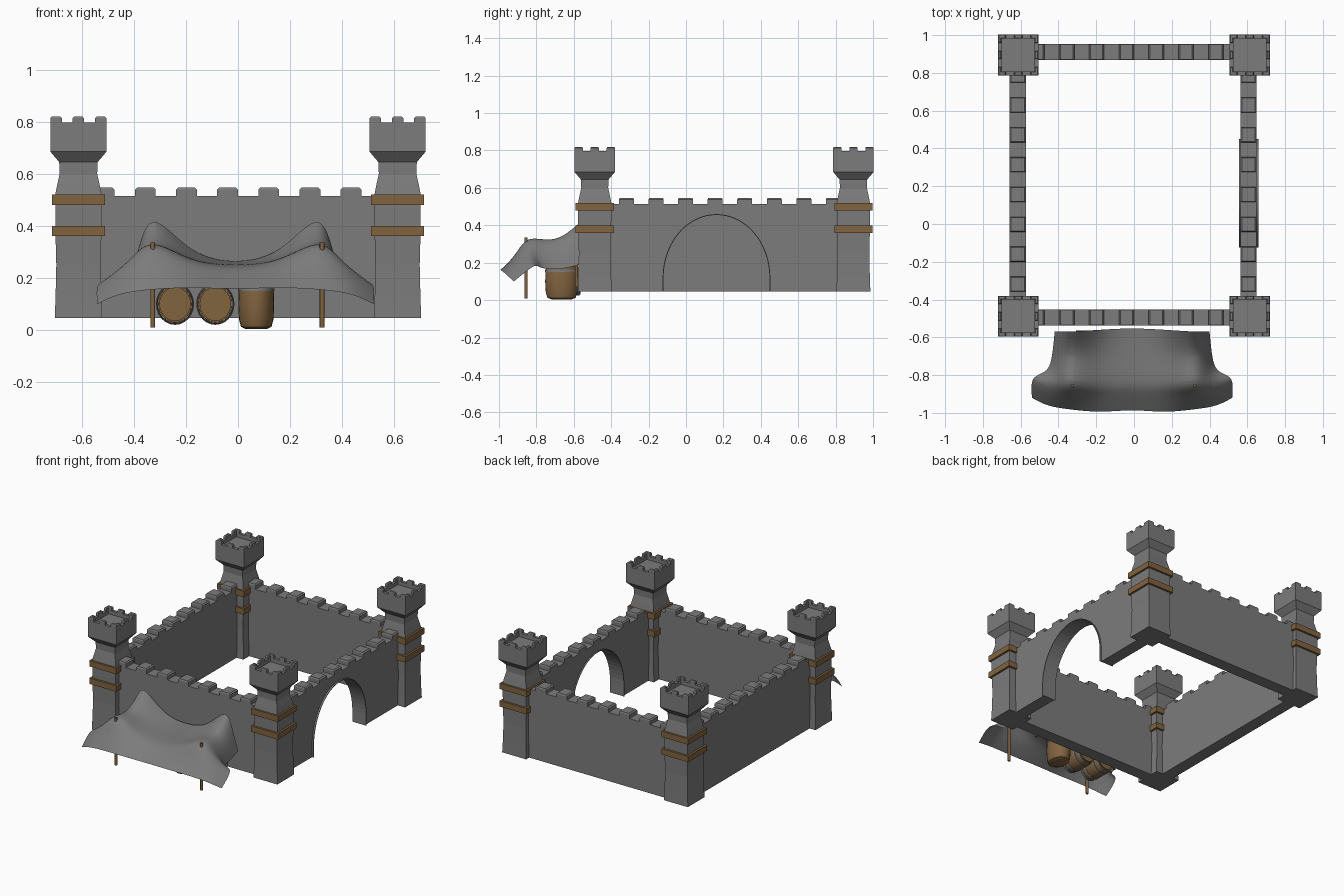
import bpy, bmesh, math
from mathutils import Vector

cube = bpy.data.objects.get("Cube")
if cube:
    bpy.data.objects.remove(cube)


def material(name, rgb):
    m = bpy.data.materials.new(name)
    m.use_nodes = True
    m.diffuse_color = (*rgb, 1)
    m.node_tree.nodes["Principled BSDF"].inputs["Base Color"].default_value = (*rgb, 1)
    return m


STONE = material("stone grey", (0.2, 0.2, 0.2))
CLOTH = material("cloth grey", (0.2, 0.2, 0.2))
WOOD = material("wood brown", (0.22, 0.125, 0.05))
BASE, WALL_TOP, STEP = 0.045, 0.515, 0.158


def finish(bm, name, mat, smooth=False):
    bmesh.ops.recalc_face_normals(bm, faces=bm.faces)
    me = bpy.data.meshes.new(name)
    bm.to_mesh(me)
    bm.free()
    me.materials.append(mat)
    ob = bpy.data.objects.new(name, me)
    bpy.context.collection.objects.link(ob)
    if smooth:
        bpy.ops.object.select_all(action='DESELECT')
        ob.select_set(True)
        bpy.context.view_layer.objects.active = ob
        bpy.ops.object.shade_smooth_by_angle(angle=math.radians(40))
    return ob


def skin(bm, rings, cap_start=True, cap_end=True):
    """Join closed rings of points into a tube."""
    loops = [[bm.verts.new(p) for p in ring] for ring in rings]
    n = len(loops[0])
    for a, b in zip(loops, loops[1:]):
        for i in range(n):
            j = (i + 1) % n
            bm.faces.new((a[i], a[j], b[j], b[i]))
    if cap_start:
        bm.faces.new(loops[0])
    if cap_end:
        bm.faces.new(loops[-1])


def square(cx, cy, z, hx, hy=None):
    hy = hx if hy is None else hy
    return [(cx + sx * hx, cy + sy * hy, z)
            for sx, sy in ((-1, -1), (1, -1), (1, 1), (-1, 1))]


def merlon(bm, cx, cy, z, hx, hy, height):
    # block with softened top edges
    c = height * 0.25
    skin(bm, [square(cx, cy, z - 0.005, hx, hy), square(cx, cy, z + height - c, hx, hy),
              square(cx, cy, z + height, hx - c, hy - c / 2)])


# Corner towers with battlements and wooden bands
TOWER = [(BASE, .091), (.12, .088), (.25, .085), (.36, .088), (.52, .089), (.56, .081),
         (.60, .072), (.645, .074), (.685, .108), (.797, .108), (.797, .087), (.772, .087)]


def tower(side, cx, cy):
    bm = bmesh.new()
    skin(bm, [square(cx, cy, z, h) for z, h in TOWER])
    half, thick = 0.108, 0.0105
    for i in (-1, 0, 1):
        for j in (-1, 0, 1):
            if (i, j) == (0, 0):
                continue
            hx = 0.022 if j else thick
            hy = 0.022 if i else thick
            if i and j:
                # corner block made of two arms
                merlon(bm, cx + i * (half - .022), cy + j * (half - thick), .797, .022, thick, .022)
                merlon(bm, cx + i * (half - thick), cy + j * (half - .022), .797, thick, .022, .022)
            else:
                merlon(bm, cx + i * (half - thick), cy + j * (half - thick), .797, hx, hy, .022)
    finish(bm, "tower_" + side, STONE)
    bm = bmesh.new()
    for z in (.36, .48):
        skin(bm, [square(cx, cy, z, .08), square(cx, cy, z, .102),
                  square(cx, cy, z + .04, .102), square(cx, cy, z + .04, .08)], False, False)
    finish(bm, "bands_" + side, WOOD)


for fb, cy in (("front", -.488), ("back", .895)):
    for lr, cx in (("right", -.613), ("left", .613)):
        tower(fb + "_" + lr, cx, cy)

# Walls between the towers, one with an arched gateway
ARCH_Y, ARCH_W, SPRING, ARCH_H = 0.163, 0.288, 0.12, 0.34
HALF = 0.043


def arch_points(inset=0.0, steps=32):
    w, h = ARCH_W - inset, ARCH_H - inset
    curve = [(ARCH_Y - w * math.cos(math.pi * i / steps),
              SPRING + h * math.sin(math.pi * i / steps)) for i in range(steps + 1)]
    return [(ARCH_Y - w, BASE)] + curve + [(ARCH_Y + w, BASE)]


def wall(name, along_x, pos, start, end, first, count, arch=False):
    bm = bmesh.new()
    outline = [(start, BASE)] + (arch_points() if arch else []) + \
              [(end, BASE), (end, WALL_TOP), (start, WALL_TOP)]

    def place(a, off, z):
        return (a, pos + off, z) if along_x else (pos + off, a, z)
    skin(bm, [[place(a, s * HALF, z) for a, z in outline] for s in (-1, 1)])
    for k in range(count):
        a = first + STEP * k
        cx, cy, _ = place(a, 0, 0)
        hx, hy = (.04, HALF) if along_x else (HALF, .04)
        merlon(bm, cx, cy, WALL_TOP, hx, hy, .032)
    finish(bm, name, STONE)


wall("front_wall", True, -.495, -.6, .6, -.514, 7)
wall("back_wall", True, .91, -.6, .6, -.514, 7)
wall("right_wall", False, -.616, -.48, .89, -.318, 8)
wall("left_wall", False, .606, -.48, .89, -.318, 8, arch=True)

# Thin lining of the gateway
bm = bmesh.new()
ring = arch_points() + arch_points(.005)[::-1]
skin(bm, [[(x, y, z) for y, z in ring] for x in (.555, .66)])
finish(bm, "gate_lining", STONE)

# Draped awning: half a control net (centre to outer edge), mirrored
NET = [
    [(0, -.55, .255), (.17, -.56, .285), (.325, -.57, .47), (.37, -.57, .32), (.41, -.57, .19)],
    [(0, -.70, .25), (.17, -.70, .26), (.31, -.70, .32), (.39, -.68, .27), (.42, -.68, .16)],
    [(0, -.84, .245), (.17, -.85, .26), (.325, -.855, .385), (.39, -.81, .29), (.44, -.79, .17)],
    [(0, -.89, .22), (.17, -.90, .23), (.34, -.90, .28), (.44, -.87, .25), (.54, -.80, .20)],
    [(0, -.98, .155), (.17, -1.0, .165), (.34, -.98, .155), (.45, -.965, .14), (.53, -.92, .10)],
]
bm = bmesh.new()
rows = []
for row in NET:
    full = [(-x, y, z) for x, y, z in row[:0:-1]] + row
    rows.append([bm.verts.new((x - .01, y, z)) for x, y, z in full])
for a, b in zip(rows, rows[1:]):
    for i in range(len(a) - 1):
        bm.faces.new((a[i], b[i], b[i + 1], a[i + 1]))
awning = finish(bm, "awning", CLOTH, True)
sub = awning.modifiers.new("soft_cloth", 'SUBSURF')
sub.levels = sub.render_levels = 3
sub.boundary_smooth = 'PRESERVE_CORNERS'


def lathe(name, mat, profile, centre, rx, ry, upright, sides=24):
    """Turn a (radius, height) profile around z, or around y when lying."""
    rings = []
    for r, h in profile:
        ring = []
        for i in range(sides):
            t = 2 * math.pi * i / sides
            a, b = rx * r * math.cos(t), ry * r * math.sin(t)
            ring.append(Vector(centre) + Vector((a, b, h) if upright else (a, h, b)))
        rings.append(ring)
    bm = bmesh.new()
    skin(bm, rings)
    return finish(bm, name, mat, True)


# Awning poles
for lr, x in (("right", -.327), ("left", .323)):
    lathe("front_pole_" + lr, WOOD, [(1, .01), (1, .335)], (x, -.855, 0), .009, .009, True, 10)
    lathe("back_pole_" + lr, WOOD, [(1, .07), (1, .375)], (x, -.585, 0), .009, .009, True, 10)

# Barrels: bulging staves, recessed heads and metal hoops
L = .09
BARREL = [(.70, -L + .012), (.80, -L + .012), (.80, -L), (.88, -L), (.97, -L * .5), (1, 0),
          (.97, L * .5), (.88, L), (.80, L), (.80, L - .012), (.70, L - .012)]


def barrel(name, centre, rx, ry, upright):
    lathe(name, WOOD, BARREL, centre, rx, ry, upright)
    for k, h in enumerate((-.078, -.04, .04, .078)):
        r = 1.03 - .12 * (abs(h) / L) ** 2
        lathe(f"{name}_hoop_{k}", STONE, [(r - .1, h - .007), (r, h - .007), (r, h + .007),
              (r - .1, h + .007)], centre, rx, ry, upright).data.polygons[0].material_index = 0


def open_hoops(name):
    # remove the flat caps so hoops do not cover the barrel heads
    for ob in [o for o in bpy.data.objects if o.name.startswith(name) and "hoop" in o.name]:
        b = bmesh.new()
        b.from_mesh(ob.data)
        bmesh.ops.delete(b, geom=[f for f in b.faces if len(f.verts) > 4], context='FACES')
        b.to_mesh(ob.data)
        b.free()


barrel("barrel_right", (-.242, -.655, .1), .073, .08, False)
barrel("barrel_middle", (-.087, -.655, .1), .073, .08, False)
lathe("barrel_upright", WOOD, [(.6, .004), (.85, .012), (.96, .04), (1, .1), (.97, .16),
      (.88, .205), (.80, .205), (.80, .195)], (.07, -.665, 0), .069, .088, True)
for k, z in enumerate((.15, .185)):
    lathe(f"barrel_upright_hoop_{k}", STONE, [(.9, z), (1.01, z), (1.0, z + .014), (.9, z + .014)],
          (.07, -.665, 0), .069, .088, True)
open_hoops("barrel")
